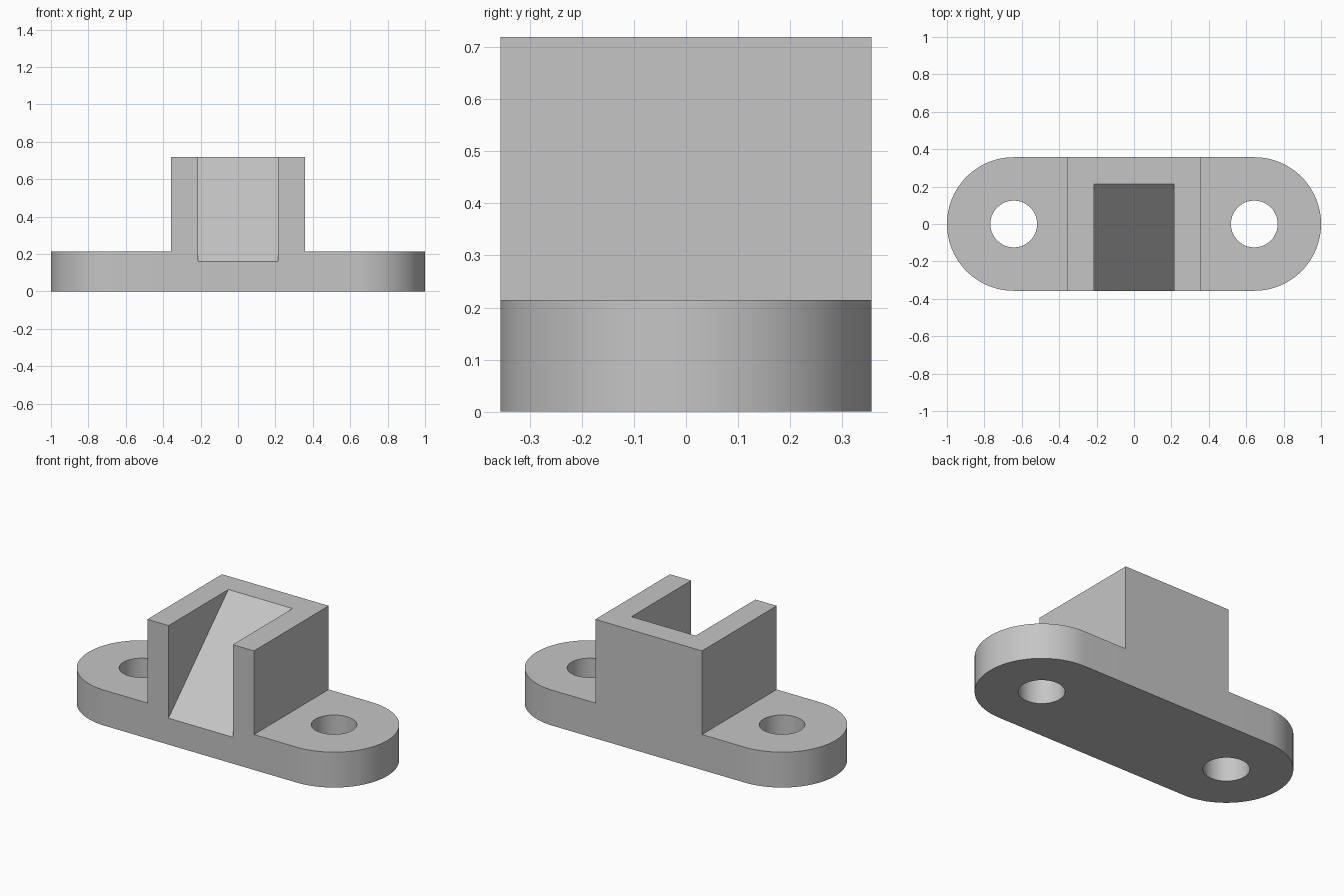
import bpy
import bmesh
from math import cos, sin, pi, radians
from mathutils import Vector

if "Cube" in bpy.data.objects:
    bpy.data.objects.remove(bpy.data.objects["Cube"])

HALF_DEPTH = 0.357      # also the radius of the rounded ends
HOLE_X = 1 - HALF_DEPTH
BASE_TOP = 0.214
TOP = 0.72
SLOT = 0.215            # half width of the slot, also where the ramp ends

grey = bpy.data.materials.new("plain_grey")
grey.use_nodes = True
colour = (0.56, 0.56, 0.56, 1)
grey.diffuse_color = colour
grey.node_tree.nodes["Principled BSDF"].inputs["Base Color"].default_value = colour


def prism(name, outline, sweep):
    """Sweep a closed 3D outline along a vector into a solid."""
    bm = bmesh.new()
    face = bm.faces.new([bm.verts.new(p) for p in outline])
    swept = bmesh.ops.extrude_face_region(bm, geom=[face])["geom"]
    moved = [v for v in swept if isinstance(v, bmesh.types.BMVert)]
    bmesh.ops.translate(bm, vec=Vector(sweep), verts=moved)
    bmesh.ops.recalc_face_normals(bm, faces=bm.faces)
    mesh = bpy.data.meshes.new(name)
    bm.to_mesh(mesh)
    bm.free()
    mesh.materials.append(grey)
    ob = bpy.data.objects.new(name, mesh)
    bpy.context.collection.objects.link(ob)
    return ob


def arc(x, radius, start, sweep, steps, z):
    angles = [start + sweep * i / steps for i in range(steps + 1)]
    return [(x + radius * cos(a), radius * sin(a), z) for a in angles]


def combine(target, tool, operation):
    """Apply a boolean and discard the tool."""
    mod = target.modifiers.new("cut", "BOOLEAN")
    mod.operation, mod.object, mod.solver = operation, tool, "EXACT"
    bpy.context.view_layer.update()
    result = target.evaluated_get(bpy.context.evaluated_depsgraph_get())
    mesh = bpy.data.meshes.new_from_object(result)
    target.modifiers.clear()
    target.data = mesh
    bpy.data.objects.remove(tool)


# Rounded base plate
outline = (arc(HOLE_X, HALF_DEPTH, -pi / 2, pi, 48, 0)
           + arc(-HOLE_X, HALF_DEPTH, pi / 2, pi, 48, 0))
bracket = prism("mounting_bracket", outline, (0, 0, BASE_TOP))

# Raised square block in the middle
h = HALF_DEPTH
block = prism("block", [(-h, -h, 0), (h, -h, 0), (h, h, 0), (-h, h, 0)], (0, 0, TOP))
combine(bracket, block, "UNION")

# Sloping slot, open at the front and top, with a ramp rising to the back wall
lip, over = 0.16, 0.1
slope = (TOP - lip) / (SLOT + h)
side = [(-SLOT, -h - over, lip - over * slope),
        (-SLOT, SLOT + over, TOP + over * slope),
        (-SLOT, -h - over, TOP + over * slope)]
combine(bracket, prism("slot_cutter", side, (2 * SLOT, 0, 0)), "DIFFERENCE")

# Screw holes
for s in (-1, 1):
    circle = arc(s * HOLE_X, 0.125, 0, 2 * pi, 64, -over)[:-1]
    combine(bracket, prism("hole_cutter", circle, (0, 0, BASE_TOP + 2 * over)), "DIFFERENCE")

# Smooth curved walls, crisp edges
bpy.ops.object.select_all(action="DESELECT")
bracket.select_set(True)
bpy.context.view_layer.objects.active = bracket
bpy.ops.object.shade_smooth_by_angle(angle=radians(30))
